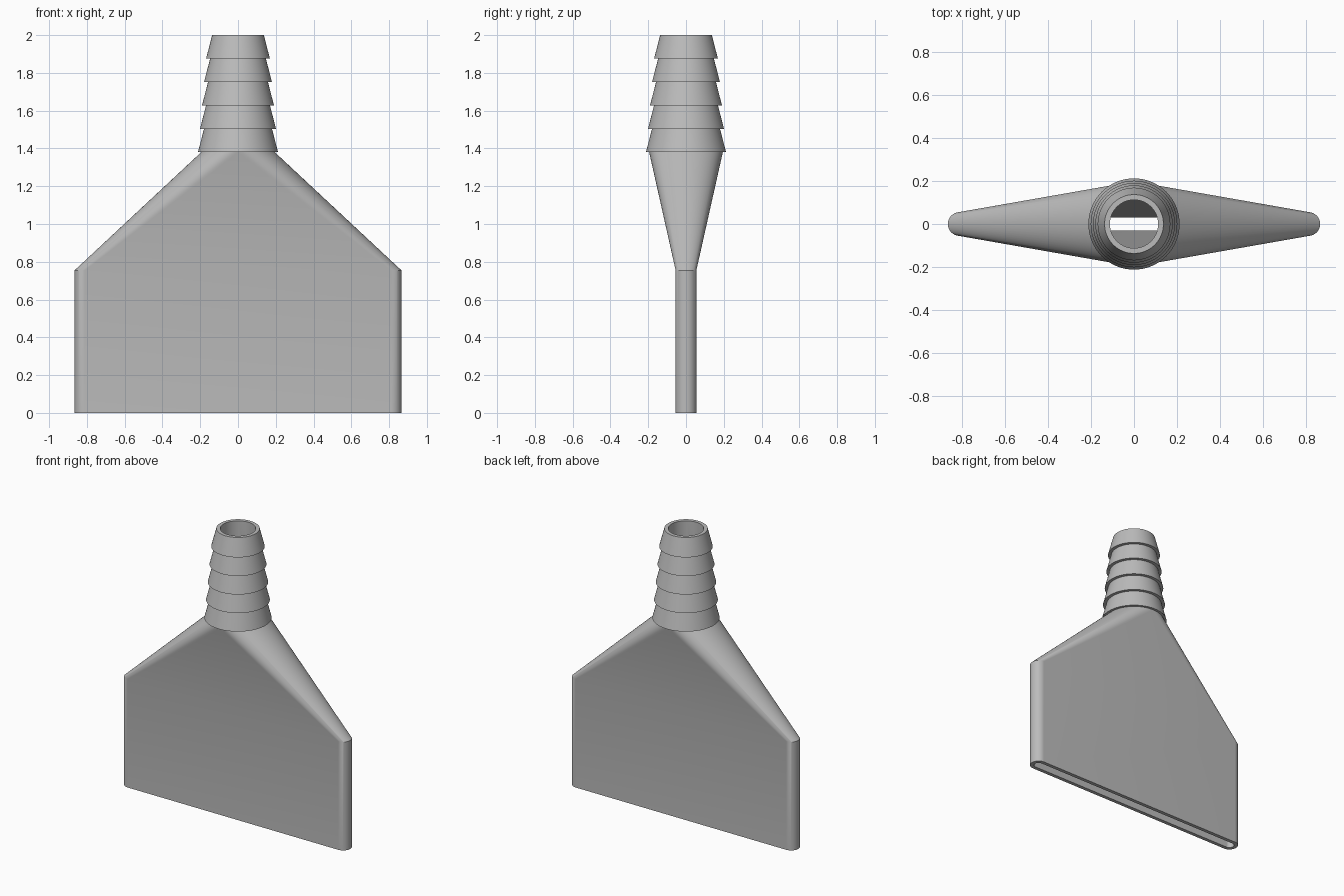
import bpy, bmesh, math

if "Cube" in bpy.data.objects:
    bpy.data.objects.remove(bpy.data.objects["Cube"])

STEPS = 32  # segments per half turn

grey = bpy.data.materials.new("plain grey")
grey.diffuse_color = (0.5, 0.5, 0.5, 1)
grey.use_nodes = True
grey.node_tree.nodes["Principled BSDF"].inputs["Base Color"].default_value = grey.diffuse_color


def ring(bm, z, radius, offset=0.0):
    """Slot outline: two half circles moved apart by +-offset (0 gives a circle)."""
    verts = []
    for side in (1, -1):
        for i in range(STEPS + 1):
            a = math.pi * (i / STEPS - 0.5)
            verts.append(bm.verts.new((side * (offset + radius * math.cos(a)),
                                       side * radius * math.sin(a), z)))
    return verts


def closed_shell(name, sections):
    """Skin a closed loop of sections (z, radius, offset) into a hollow body."""
    bm = bmesh.new()
    rings = [ring(bm, *s) for s in sections]
    for lower, upper in zip(rings, rings[1:] + rings[:1]):
        n = len(lower)
        for i in range(n):
            j = (i + 1) % n
            bm.faces.new((lower[i], lower[j], upper[j], upper[i]))
    bmesh.ops.remove_doubles(bm, verts=bm.verts, dist=1e-5)
    bmesh.ops.recalc_face_normals(bm, faces=bm.faces)
    mesh = bpy.data.meshes.new(name)
    bm.to_mesh(mesh)
    bm.free()
    mesh.materials.append(grey)
    obj = bpy.data.objects.new(name, mesh)
    bpy.context.collection.objects.link(obj)
    bpy.ops.object.select_all(action='DESELECT')
    obj.select_set(True)
    bpy.context.view_layer.objects.active = obj
    bpy.ops.object.shade_smooth_by_angle(angle=math.radians(25))


SHOULDER, NECK, TOP = 0.755, 1.38, 2.0
BORE, SPREAD = 0.112, 0.81

# Outside: flat slot body, then taper to the round neck
sections = [(0, 0.055, SPREAD), (SHOULDER, 0.055, SPREAD), (NECK, 0.195, 0)]

# Outside: five hose barbs, each a short cone with a lip at its base
pitch = (TOP - NECK) / 5
for i in range(5):
    base = 0.212 - 0.0108 * i
    z = NECK + pitch * i
    sections += [(z, base, 0), (z + pitch, base - 0.032, 0)]

# Inside: round bore, taper and slot
sections += [(TOP, BORE, 0), (NECK, BORE, 0),
             (SHOULDER, 0.03, SPREAD), (0, 0.03, SPREAD)]

closed_shell("hose_nozzle", sections)
